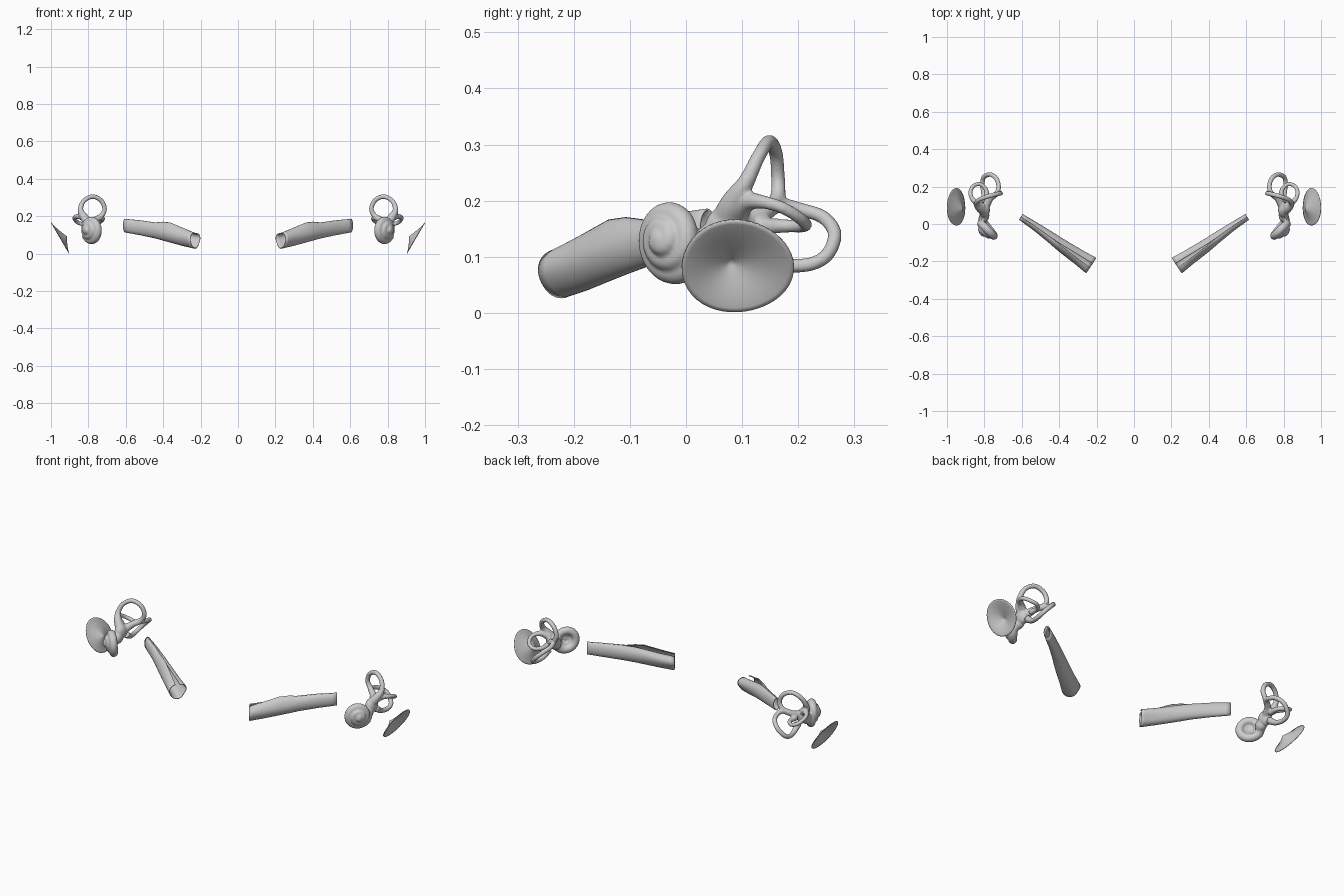
import bpy, bmesh
from math import sin, cos, pi, radians
from mathutils import Vector, Matrix

if "Cube" in bpy.data.objects:
    bpy.data.objects.remove(bpy.data.objects["Cube"])


def link(name, bm, thickness=0.0):
    me = bpy.data.meshes.new(name)
    bm.normal_update()
    bm.to_mesh(me)
    bm.free()
    ob = bpy.data.objects.new(name, me)
    bpy.context.collection.objects.link(ob)
    if thickness:
        s = ob.modifiers.new("thickness", 'SOLIDIFY')
        s.thickness = thickness
        s.offset = 0
    return ob


def mirror_and_smooth(ob, angle=50):
    m = ob.modifiers.new("mirror", 'MIRROR')
    m.use_mirror_merge = False
    bpy.ops.object.select_all(action='DESELECT')
    ob.select_set(True)
    bpy.context.view_layer.objects.active = ob
    bpy.ops.object.shade_smooth_by_angle(angle=radians(angle))


def spline(pts, n=8):
    """Catmull-Rom through tuples of any length."""
    P = [Vector(p) for p in pts]
    P = [2 * P[0] - P[1]] + P + [2 * P[-1] - P[-2]]
    out = []
    for i in range(1, len(P) - 2):
        a, b, c, d = P[i - 1:i + 3]
        for k in range(n):
            t = k / n
            out.append(0.5 * (2 * b + (c - a) * t + (2 * a - 5 * b + 4 * c - d) * t * t
                              + (3 * b - a - 3 * c + d) * t ** 3))
    return out + [P[-2]]


def sweep(bm, pts, sides=14):
    """Capped round tube along (x, y, z, radius) points."""
    rings, u = [], None
    for i, p in enumerate(pts):
        d = (pts[min(i + 1, len(pts) - 1)].xyz - pts[max(i - 1, 0)].xyz).normalized()
        u = d.orthogonal() if u is None else u - d * u.dot(d)
        u.normalize()
        v = d.cross(u)
        rings.append([bm.verts.new(p.xyz + p.w * (u * cos(2 * pi * k / sides) + v * sin(2 * pi * k / sides)))
                      for k in range(sides)])
    for a, b in zip(rings, rings[1:]):
        for k in range(sides):
            j = (k + 1) % sides
            bm.faces.new((a[k], a[j], b[j], b[k]))
    bm.faces.new(rings[0][::-1])
    bm.faces.new(rings[-1])


def blob(bm, c, size):
    bmesh.ops.create_uvsphere(bm, u_segments=20, v_segments=12, radius=1,
                              matrix=Matrix.Translation(c) @ Matrix.Diagonal((*size, 1)))


# Labyrinth: three canals, vestibule and cochlea, fused into one skin
bm = bmesh.new()
superior = [(.80, .07, .165, .026), (.825, .085, .198, .022), (.842, .108, .235, .015),
            (.826, .13, .28, .0125), (.78, .148, .305, .0125), (.733, .16, .285, .0125),
            (.713, .164, .24, .0125), (.73, .162, .203, .014), (.765, .14, .18, .017), (.79, .1, .16, .022)]
posterior = [(.765, .14, .18, .017), (.733, .165, .192, .014), (.724, .205, .184, .0125),
             (.738, .245, .17, .0125), (.77, .265, .14, .0125), (.803, .25, .102, .0125),
             (.81, .212, .085, .0125), (.803, .16, .09, .014), (.797, .115, .12, .02)]
lateral = [(.81, .09, .18, .022), (.84, .11, .198, .017), (.868, .14, .197, .012),
           (.874, .175, .186, .011), (.855, .206, .166, .011), (.82, .212, .155, .011),
           (.79, .18, .155, .012), (.79, .13, .155, .016)]
for path in (superior, posterior, lateral):
    sweep(bm, spline(path))
blob(bm, (.80, .075, .15), (.03, .042, .042))
blob(bm, (.80, .045, .125), (.027, .035, .032))

# Cochlea spiral facing outward and forward
centre = Vector((.785, -.025, .13))
axis = Vector((.75, -.66, 0)).normalized()
side = Vector((.66, .75, 0)).normalized()
coil = [(.80, .055, .13, .024)]
N = 90
for i in range(N + 1):
    t = i / N
    a = radians(-35 - 830 * t)
    R = .056 * (1 - t) ** .85 + .004
    p = centre + side * R * cos(a) + Vector((0, 0, R * sin(a))) + axis * (.04 * t - .008)
    coil.append((*p, .0225 - .004 * t))
sweep(bm, spline(coil, 3))
blob(bm, centre + axis * .026, (.024, .024, .026))
labyrinth = link("labyrinth", bm)
r = labyrinth.modifiers.new("fuse", 'REMESH')
r.mode = 'VOXEL'
r.voxel_size = .004
r.use_smooth_shade = True
s = labyrinth.modifiers.new("soften", 'SMOOTH')
s.factor = .5
s.iterations = 5
mirror_and_smooth(labyrinth, 80)

# Eardrum: tilted oval membrane drawn inward to a point
bm = bmesh.new()
rim = Vector((.951, .091, .083))
up = Vector((.048, 0, .082))
across = Vector((0, .1, 0))
n, K = 48, 12
tip = Vector((-.036, -.012, .008))
centre_v = bm.verts.new(rim + tip)
prev = None
for k in range(1, K + 1):
    q = k / K
    ring = []
    for i in range(n):
        a = 2 * pi * i / n
        w = 1 + .018 * cos(3 * a + .6)
        ring.append(bm.verts.new(rim + q * w * (across * cos(a) + up * sin(a)) + tip * (1 - q) ** 1.4))
    for i in range(n):
        j = (i + 1) % n
        if prev:
            bm.faces.new((prev[i], ring[i], ring[j], prev[j]))
        else:
            bm.faces.new((centre_v, ring[i], ring[j]))
    prev = ring
mirror_and_smooth(link("eardrum", bm, .003))

# Auditory tube: flattened sleeve that splits along the top and flares inward
bm = bmesh.new()
front = Vector((.55, -.835, 0))
# x, y, z, half width, half height, top opening, front fin height, folding
stations = [(.605, .038, .15, .016, .034, .0, .0, .0), (.52, -.018, .138, .021, .038, .0, .0, .0),
            (.44, -.075, .124, .028, .041, .02, .0, .02), (.40, -.105, .115, .032, .043, .12, .012, .05),
            (.36, -.133, .105, .036, .044, .3, .018, .1), (.29, -.18, .086, .042, .044, .5, .01, .16),
            (.228, -.222, .072, .05, .044, .6, .0, .2)]
M, prev = 40, None
rows = [[*s[:]] for s in stations]
dense = []
for a, b in zip(rows, rows[1:]):
    dense += [[x + (y - x) * k / 4 for x, y in zip(a, b)] for k in range(4)]
for x, y, z, hw, hh, gap, fin, fold in dense + [rows[-1]]:
    row = []
    for i in range(M + 1):
        a = pi / 2 - gap * .5 - (2 * pi - gap) * i / M
        m = 1 - fold * (.5 - .5 * cos(3 * (a + pi / 2))) * (1 if cos(a) < 0 else .4)
        p = Vector((x, y, z)) + front * hw * m * cos(a) + Vector((0, 0, hh * m * sin(a)))
        p.z += fin * max(0, 1 - i / 7)
        row.append(bm.verts.new(p))
    if prev:
        for i in range(M):
            bm.faces.new((prev[i], prev[i + 1], row[i + 1], row[i]))
    prev = row
mirror_and_smooth(link("auditory_tube", bm, .004))
